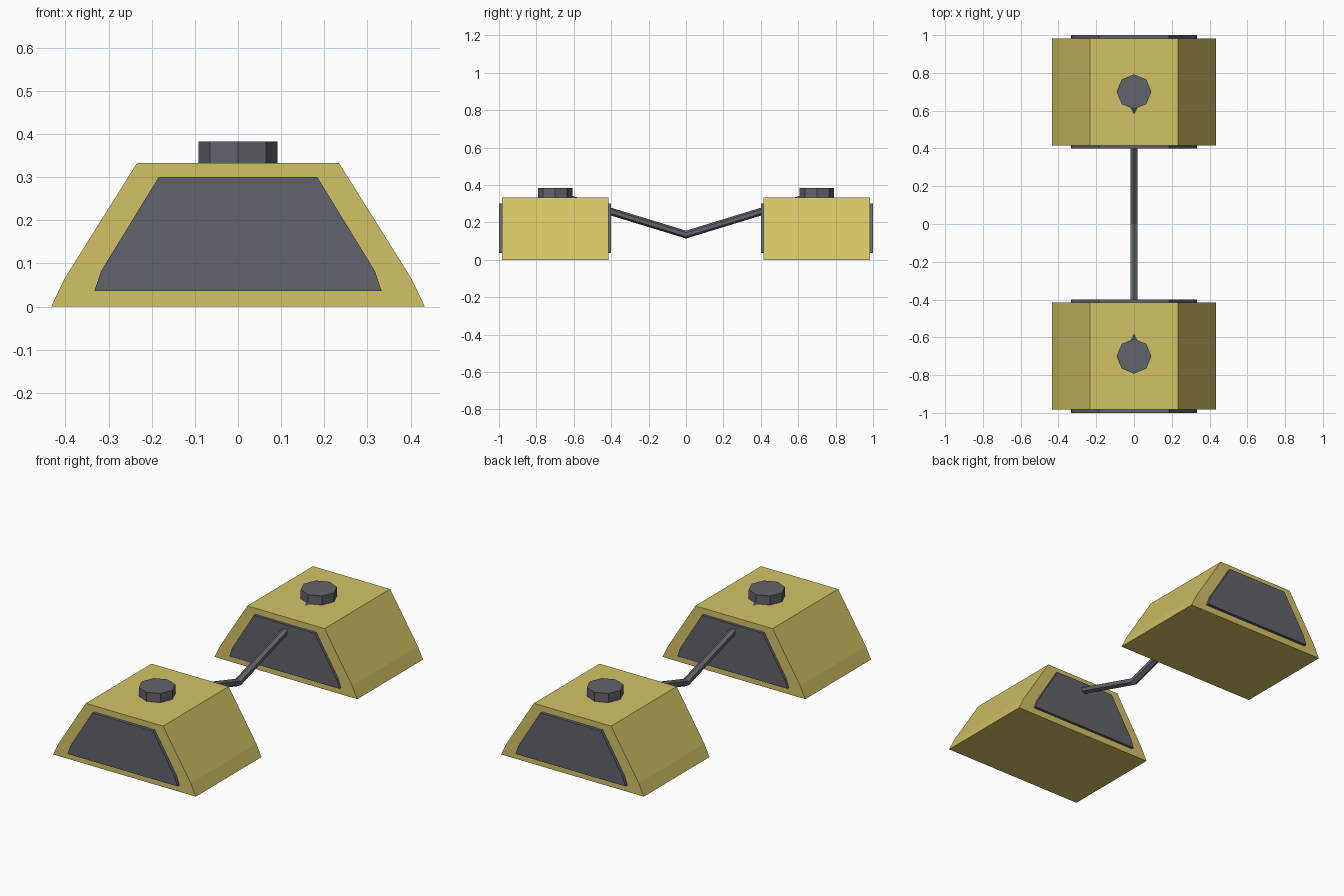
import bpy, bmesh, math

cube = bpy.data.objects.get("Cube")
if cube:
    bpy.data.objects.remove(cube)


def make_material(name, color):
    mat = bpy.data.materials.new(name)
    mat.use_nodes = True
    mat.diffuse_color = color
    mat.node_tree.nodes["Principled BSDF"].inputs["Base Color"].default_value = color
    return mat


yellow = make_material("mustard_yellow", (0.65, 0.54, 0.13, 1))
grey = make_material("slate_grey", (0.12, 0.127, 0.15, 1))


def loft(name, rings, mat):
    """Bridge matching rings of points and cap both ends."""
    bm = bmesh.new()
    loops = [[bm.verts.new(p) for p in ring] for ring in rings]
    n = len(loops[0])
    for a, b in zip(loops, loops[1:]):
        for i in range(n):
            j = (i + 1) % n
            bm.faces.new((a[i], a[j], b[j], b[i]))
    bm.faces.new(loops[0])
    bm.faces.new(loops[-1])
    bmesh.ops.recalc_face_normals(bm, faces=bm.faces)
    mesh = bpy.data.meshes.new(name)
    bm.to_mesh(mesh)
    bm.free()
    mesh.materials.append(mat)
    obj = bpy.data.objects.new(name, mesh)
    bpy.context.collection.objects.link(obj)
    return obj


def slab(name, half, y0, y1, mat):
    """Extrude a mirrored half profile along y."""
    outline = half + [(-x, z) for x, z in reversed(half)]
    return loft(name, [[(x, y, z) for x, z in outline] for y in (y0, y1)], mat)


body = [(0.433, 0), (0.402, 0.065), (0.234, 0.333)]
panel = [(0.333, 0.036), (0.317, 0.083), (0.184, 0.30)]

for side, label in ((-1, "front"), (1, "back")):
    # Tapered housing with a recess-shaped panel on each end
    slab(label + "_housing", body, side * 0.415, side * 0.983, yellow)
    slab(label + "_inner_panel", panel, side * 0.40, side * 0.43, grey)
    slab(label + "_outer_panel", panel, side * 0.97, side * 1.0, grey)

    # Octagonal knob on the roof
    bpy.ops.mesh.primitive_cylinder_add(vertices=8, radius=0.092, depth=0.06,
                                        location=(0, side * 0.70, 0.353))
    knob = bpy.context.object
    knob.name = label + "_knob"
    knob.data.materials.append(grey)

# Bent hexagonal rod joining both housings, mitred in the middle
rings = []
for y, z in ((-0.70, 0.349), (0, 0.135), (0.70, 0.349)):
    rings.append([(0.021 * math.sin(k * math.pi / 3), y,
                   z + 0.021 * math.cos(k * math.pi / 3)) for k in range(6)])
loft("connecting_rod", rings, grey)
